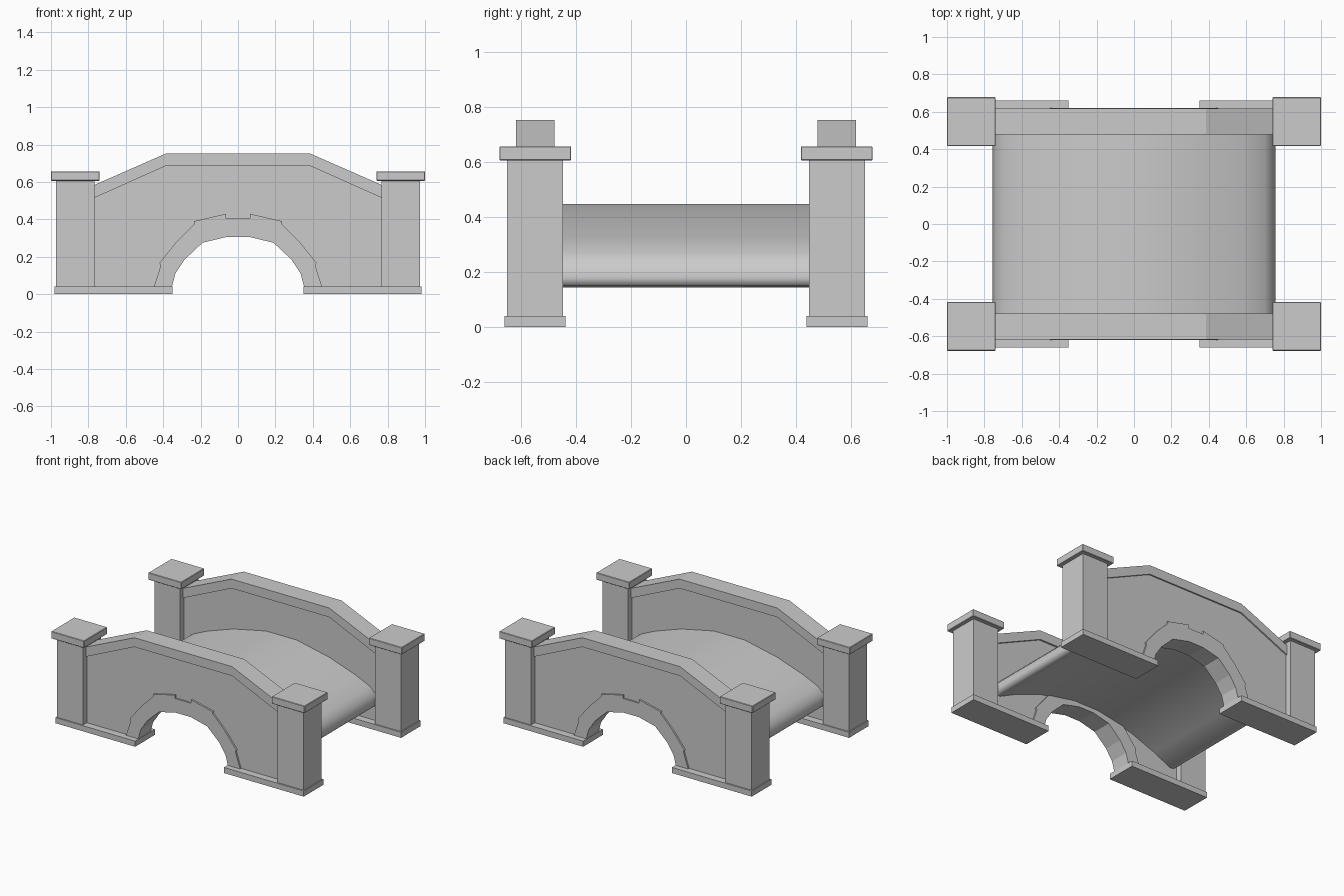
import bpy, bmesh, math

if "Cube" in bpy.data.objects:
    bpy.data.objects.remove(bpy.data.objects["Cube"])


def finish(name, bm):
    bmesh.ops.recalc_face_normals(bm, faces=bm.faces)
    me = bpy.data.meshes.new(name)
    bm.to_mesh(me)
    bm.free()
    ob = bpy.data.objects.new(name, me)
    bpy.context.collection.objects.link(ob)
    return ob


def extrude_profile(name, pts, y0, y1):
    """Closed x/z outline swept along y."""
    bm = bmesh.new()
    face = bm.faces.new([bm.verts.new((x, y0, z)) for x, z in pts])
    res = bmesh.ops.extrude_face_region(bm, geom=[face])
    for v in res["geom"]:
        if isinstance(v, bmesh.types.BMVert):
            v.co.y = y1
    return finish(name, bm)


def box(name, x, y, z, bevel=0):
    """Box from (min, max) ranges."""
    a, b = sorted(x)
    ob = extrude_profile(name, [(a, z[0]), (b, z[0]), (b, z[1]), (a, z[1])], *sorted(y))
    if bevel:
        mod = ob.modifiers.new("edge", "BEVEL")
        mod.width, mod.segments = bevel, 1
    return ob


def both(half):
    """Right half of a line, from the middle out, mirrored to a full left-to-right line."""
    return [(-x, z) for x, z in reversed(half)] + half


# outlines shared by both side walls
intrados = both([(.06, .306), (.19, .275), (.285, .185), (.335, .11), (.353, .04)])
extrados = both([(.063, .405), (.063, .43), (.235, .39), (.232, .378),
                 (.325, .285), (.42, .167), (.413, .152), (.45, .04)])
opening = both([(.06, .33), (.2, .295), (.3, .2), (.36, .11), (.38, .04)])
coping_low = both([(.385, .686), (.77, .514)])
coping_top = both([(.385, .752), (.77, .583)])

for sy, side in ((-1, "front"), (1, "back")):
    # wall with arched opening and stone arch ring
    extrude_profile(side + "_wall", [(-.77, .04)] + opening + [(.77, .04)] + coping_low[::-1],
                    sy * .49, sy * .607)
    extrude_profile(side + "_arch_ring", intrados + extrados[::-1], sy * .478, sy * .619)
    extrude_profile(side + "_coping", coping_low + coping_top[::-1], sy * .478, sy * .617)

    # footing, post and cap at each end
    for sx, end in ((-1, "left"), (1, "right")):
        tag = side + "_" + end
        box(tag + "_footing", (sx * .35, sx * .98), (sy * .438, sy * .659), (0, .04))
        box(tag + "_post", (sx * .768, sx * .973), (sy * .446, sy * .65), (.04, .61))
        box(tag + "_cap", (sx * .74, sx * 1.0), (sy * .417, sy * .678), (.606, .657), .003)

# curved deck slab with rounded ends, smooth shaded
deck_top = [(.12, .448), (.38, .393), (.58, .325), (.70, .272), (.738, .232), (.757, .18)]
deck_under = [(.1, .336), (.38, .285), (.58, .21), (.715, .145), (.748, .152)]
deck = extrude_profile("deck", both(deck_top) + both(deck_under)[::-1], -.495, .495)
bpy.context.view_layer.objects.active = deck
deck.select_set(True)
bpy.ops.object.shade_smooth_by_angle(angle=math.radians(80))
